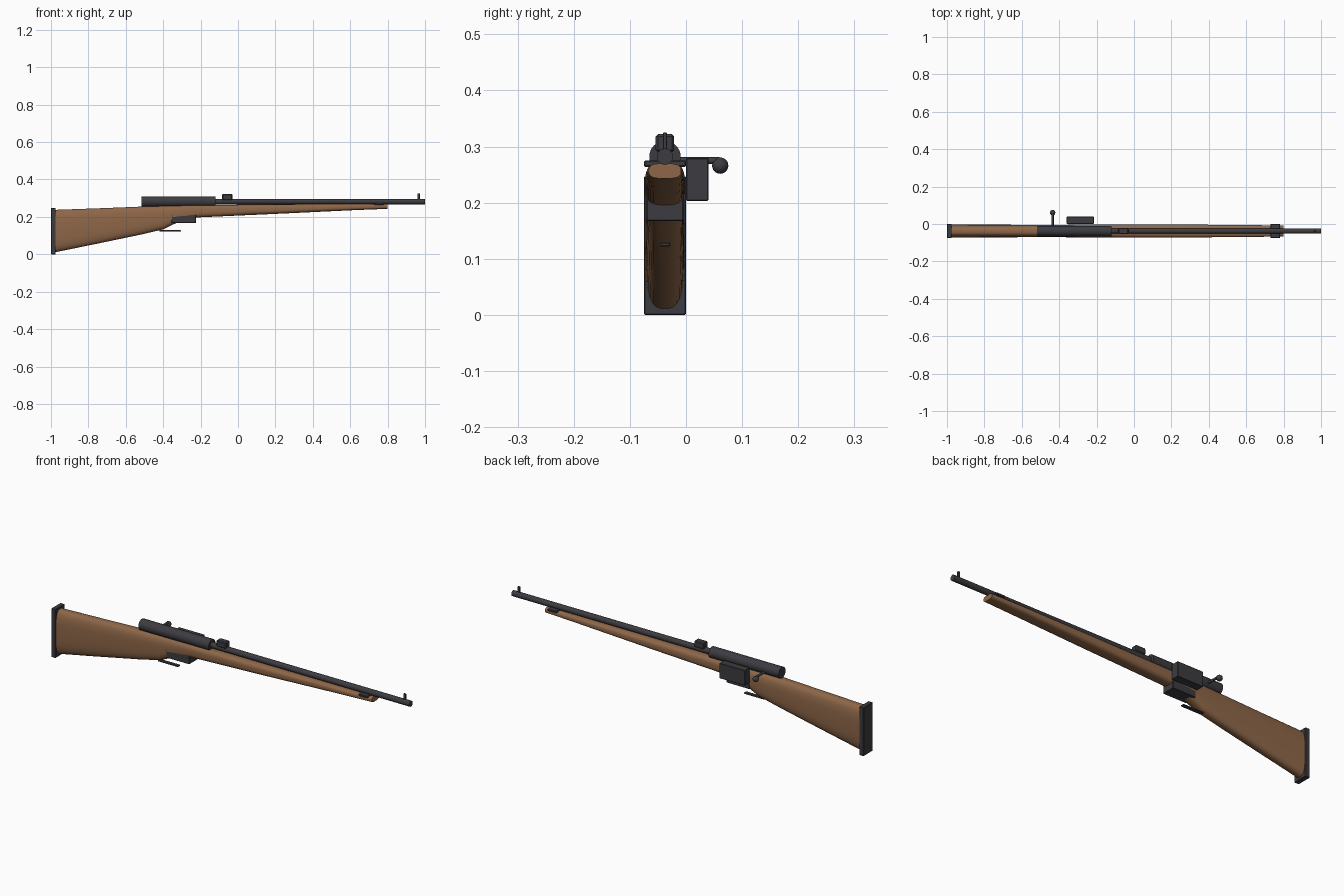
import bpy, bmesh, math
from mathutils import Matrix, Vector

cube = bpy.data.objects.get("Cube")
if cube:
    bpy.data.objects.remove(cube, do_unlink=True)

AXIS_Y = -0.0375   # centre plane of the rifle
BORE_Z = 0.282     # height of the barrel axis


def material(name, colour, rough):
    m = bpy.data.materials.new(name)
    m.use_nodes = True
    m.diffuse_color = (*colour, 1)
    node = m.node_tree.nodes["Principled BSDF"]
    node.inputs["Base Color"].default_value = (*colour, 1)
    node.inputs["Roughness"].default_value = rough
    return m


wood = material("walnut wood", (0.27, 0.135, 0.065), 0.6)
steel = material("dark steel", (0.045, 0.045, 0.053), 0.5)


def finish(name, bm, mat, smooth=False):
    bmesh.ops.recalc_face_normals(bm, faces=bm.faces)
    mesh = bpy.data.meshes.new(name)
    bm.to_mesh(mesh)
    bm.free()
    mesh.materials.append(mat)
    obj = bpy.data.objects.new(name, mesh)
    bpy.context.collection.objects.link(obj)
    if smooth:
        bpy.ops.object.select_all(action="DESELECT")
        obj.select_set(True)
        bpy.context.view_layer.objects.active = obj
        bpy.ops.object.shade_smooth_by_angle(angle=math.radians(40))
    return obj


def box(name, low, high, bevel=0.002):
    low, high = Vector(low), Vector(high)
    bm = bmesh.new()
    bmesh.ops.create_cube(bm, size=1, matrix=Matrix.Translation((low + high) / 2)
                          @ Matrix.Diagonal((*(high - low), 1)))
    bmesh.ops.bevel(bm, geom=bm.edges[:], offset=bevel, segments=1, affect="EDGES")
    return finish(name, bm, steel)


def rod(name, start, end, radius, sides=24):
    start, end = Vector(start), Vector(end)
    turn = (end - start).to_track_quat("Z", "Y").to_matrix().to_4x4()
    bm = bmesh.new()
    bmesh.ops.create_cone(bm, cap_ends=True, segments=sides, radius1=radius,
                          radius2=radius, depth=(end - start).length,
                          matrix=Matrix.Translation((start + end) / 2) @ turn)
    return finish(name, bm, steel, True)


def loft(name, sections, mat, power, sides=32):
    """Skin rounded upright sections given as x, bottom, top, half width."""
    bm = bmesh.new()
    rings = []
    for x, bottom, top, half in sections:
        ring = []
        for i in range(sides):
            a = math.tau * (i + 0.5) / sides
            c, s = math.cos(a), math.sin(a)
            y = math.copysign(abs(c) ** (2 / power), c) * half
            z = math.copysign(abs(s) ** (2 / power), s) * (top - bottom) / 2
            ring.append(bm.verts.new((x, AXIS_Y + y, (top + bottom) / 2 + z)))
        rings.append(ring)
    for a, b in zip(rings, rings[1:]):
        for i in range(sides):
            j = (i + 1) % sides
            bm.faces.new((a[i], a[j], b[j], b[i]))
    bm.faces.new(rings[0])
    bm.faces.new(rings[-1])
    return finish(name, bm, mat, True)


# Wooden stock from butt through wrist to fore-end
loft("stock", [
    (-0.98, 0.010, 0.238, 0.035),
    (-0.75, 0.057, 0.246, 0.034),
    (-0.52, 0.105, 0.255, 0.033),
    (-0.40, 0.133, 0.259, 0.033),
    (-0.32, 0.172, 0.261, 0.034),
    (-0.22, 0.197, 0.263, 0.035),
    (0.20, 0.216, 0.267, 0.035),
    (0.62, 0.236, 0.270, 0.032),
    (0.80, 0.243, 0.270, 0.029),
], wood, 3)
box("butt_plate", (-1, -0.075, 0), (-0.975, 0, 0.247))

# Barrel and receiver
rod("receiver", (-0.515, AXIS_Y, BORE_Z), (-0.12, AXIS_Y, BORE_Z), 0.028, 32)
rod("barrel", (-0.13, AXIS_Y, BORE_Z), (1, AXIS_Y, BORE_Z), 0.0145)

# Sights and fore-end band
box("rear_sight", (-0.085, -0.054, 0.290), (-0.03, -0.021, 0.322), 0.004)
box("front_sight", (0.96, -0.041, 0.290), (0.972, -0.034, 0.325), 0.001)
box("barrel_band", (0.73, -0.075, 0.264), (0.78, 0, 0.275))

# Bolt handle with round knob
rod("bolt_handle", (-0.435, AXIS_Y, 0.275), (-0.435, 0.06, 0.275), 0.006, 16)
bm = bmesh.new()
bmesh.ops.create_uvsphere(bm, u_segments=20, v_segments=12, radius=0.0145,
                          matrix=Matrix.Translation((-0.435, 0.061, 0.266)))
finish("bolt_knob", bm, steel, True)

# Side housing, magazine and trigger strip
box("side_housing", (-0.36, 0, 0.203), (-0.215, 0.04, 0.28))
box("magazine", (-0.355, -0.071, 0.167), (-0.225, -0.004, 0.213))
box("trigger", (-0.42, -0.047, 0.122), (-0.305, -0.028, 0.129))
